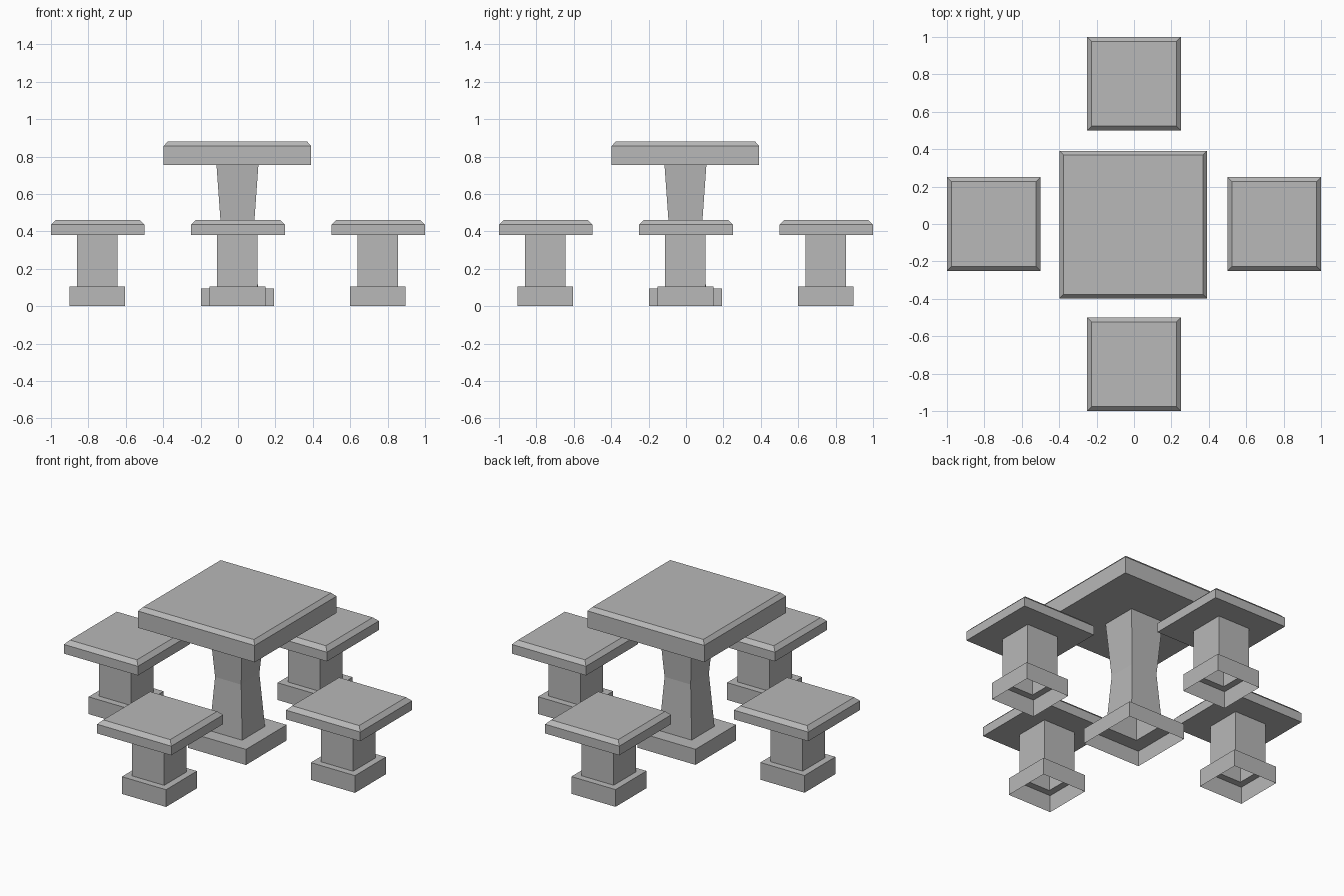
import bpy
import bmesh

cube = bpy.data.objects.get("Cube")
if cube:
    bpy.data.objects.remove(cube, do_unlink=True)

stone = bpy.data.materials.new("grey stone")
stone.use_nodes = True
stone.diffuse_color = (0.48, 0.48, 0.48, 1)
stone.node_tree.nodes["Principled BSDF"].inputs["Base Color"].default_value = (0.48, 0.48, 0.48, 1)

SHIFT = -0.003  # feet and tops sit a hair off the exact centre


def square_shell(name, x, y, profile):
    """Loft square rings (half width, height, offset) upward; open below, capped on top."""
    bm = bmesh.new()
    corners = ((-1, -1), (1, -1), (1, 1), (-1, 1))
    rings = [[bm.verts.new((sx * half + off, sy * half + off, z)) for sx, sy in corners]
             for half, z, off in profile]
    for low, high in zip(rings, rings[1:]):
        for i in range(4):
            j = (i + 1) % 4
            bm.faces.new((low[i], low[j], high[j], high[i]))
    bm.faces.new(rings[-1])
    mesh = bpy.data.meshes.new(name)
    bm.to_mesh(mesh)
    bm.free()
    mesh.materials.append(stone)
    obj = bpy.data.objects.new(name, mesh)
    obj.location = (x, y, 0)
    bpy.context.collection.objects.link(obj)
    return obj


# Table: hollow foot, waisted pedestal, chamfered slab
square_shell("table", 0, 0, [
    (0.196, 0, SHIFT), (0.196, 0.095, SHIFT),
    (0.11, 0.095, SHIFT), (0.088, 0.42, SHIFT), (0.112, 0.755, SHIFT),
    (0.394, 0.755, SHIFT), (0.394, 0.857, SHIFT), (0.373, 0.88, SHIFT)])

# Stools: hollow foot, straight column, chamfered seat
stool_profile = [
    (0.149, 0, SHIFT), (0.149, 0.105, SHIFT),
    (0.108, 0.105, SHIFT), (0.108, 0.38, SHIFT),
    (0.25, 0.38, 0), (0.25, 0.436, 0), (0.226, 0.46, 0)]
for side, x, y in (("front", 0, -1), ("back", 0, 1), ("left", 1, 0), ("right", -1, 0)):
    square_shell(side + "_stool", x * 0.75, y * 0.75, stool_profile)
